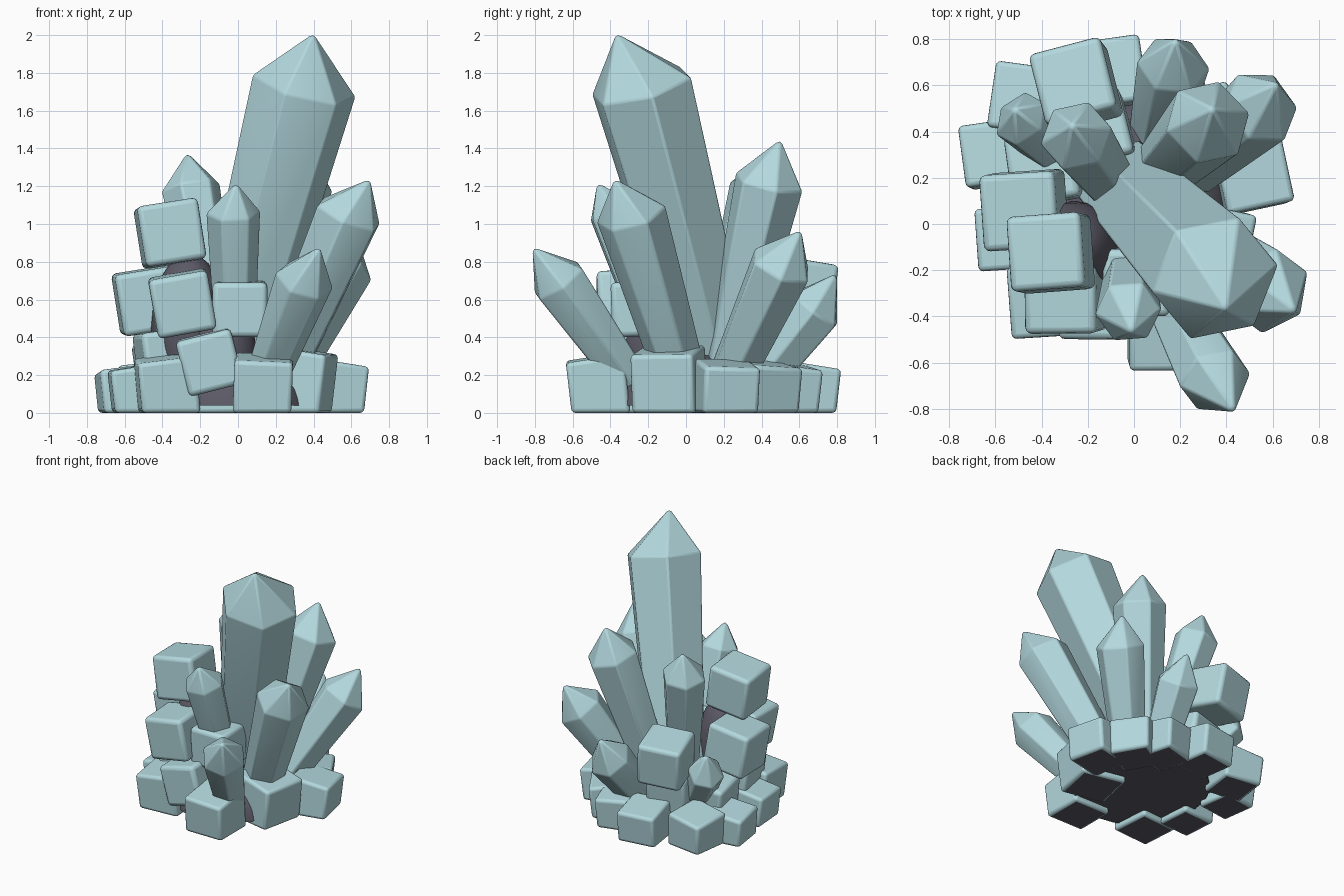
import bpy, bmesh, math
from mathutils import Vector, Matrix

if "Cube" in bpy.data.objects:
    bpy.data.objects.remove(bpy.data.objects["Cube"])


def flat_colour(name, rgb):
    m = bpy.data.materials.new(name)
    m.diffuse_color = (*rgb, 1)
    m.use_nodes = True
    m.node_tree.nodes["Principled BSDF"].inputs["Base Color"].default_value = m.diffuse_color
    return m


teal = flat_colour("pale_teal", (0.45, 0.69, 0.73))
rock = flat_colour("dark_rock", (0.105, 0.10, 0.13))


def finish(name, bm, bevel, segs, ground=None, mats=(teal, rock)):
    # cut off everything below the given level and close the cut with rock colour
    if ground is not None:
        cut = bmesh.ops.bisect_plane(bm, geom=bm.verts[:] + bm.edges[:] + bm.faces[:], dist=1e-5,
                                     plane_co=(0, 0, ground), plane_no=(0, 0, 1), clear_inner=True)
        edges = [e for e in cut["geom_cut"] if isinstance(e, bmesh.types.BMEdge)]
        for f in bmesh.ops.holes_fill(bm, edges=edges)["faces"]:
            f.material_index = 1
    bmesh.ops.recalc_face_normals(bm, faces=bm.faces[:])
    me = bpy.data.meshes.new(name)
    bm.to_mesh(me)
    bm.free()
    for m in mats:
        me.materials.append(m)
    ob = bpy.data.objects.new(name, me)
    bpy.context.collection.objects.link(ob)
    if bevel:
        mod = ob.modifiers.new("soft_edges", 'BEVEL')
        mod.width, mod.segments = bevel, segs
        mod.limit_method = 'ANGLE'
        mod.angle_limit = math.radians(20)
        mod.material = 0
    bpy.ops.object.select_all(action='DESELECT')
    ob.select_set(True)
    bpy.context.view_layer.objects.active = ob
    bpy.ops.object.shade_smooth_by_angle(angle=math.radians(35))


def crystal(name, base, rim, tip, r0, r1, turn):
    """Six-sided shaft widening from base to rim, closed by a point."""
    base, rim = Vector(base), Vector(rim)
    axis = (rim - base).normalized()
    u = (Vector((1, 0, 0)) - axis * axis.x).normalized()
    v = axis.cross(u)
    bm = bmesh.new()
    rings = []
    for c, r in ((base - axis * 0.15, r0), (rim, r1)):
        rings.append([bm.verts.new(c + r * (u * math.cos(a) + v * math.sin(a)))
                      for a in (math.radians(turn + 60 * k) for k in range(6))])
    top = bm.verts.new(tip)
    for k in range(6):
        j = (k + 1) % 6
        bm.faces.new((rings[0][k], rings[0][j], rings[1][j], rings[1][k]))
        bm.faces.new((rings[1][k], rings[1][j], top))
    finish(name, bm, 0.010, 2, 0.1)


def block(name, centre, size, yaw, tilt=None):
    """Rounded cube; tilt = (about x, about y), or leaning outwards on the ground."""
    c = Vector(centre)
    if tilt is None:
        lean = Matrix.Rotation(math.radians(9), 4, Vector((-c.y, c.x, 0)))
    else:
        lean = (Matrix.Rotation(math.radians(tilt[0]), 4, 'X')
                @ Matrix.Rotation(math.radians(tilt[1]), 4, 'Y'))
    bm = bmesh.new()
    bmesh.ops.create_cube(bm, size=size)
    bm.transform(Matrix.Translation(c) @ lean @ Matrix.Rotation(math.radians(yaw), 4, 'Z'))
    if tilt is None:
        for v in bm.verts:          # stretch the feet down so the ground cut is clean
            if v.co.z < c.z:
                v.co.z -= 0.1
        finish(name, bm, 0.022, 3, 0.0)
    else:
        finish(name, bm, 0.028, 3)


def rock_lump(name, centre, radii):
    bm = bmesh.new()
    bmesh.ops.create_icosphere(bm, subdivisions=3, radius=1)
    bm.transform(Matrix.Translation(centre) @ Matrix.Diagonal((*radii, 1)))
    finish(name, bm, 0, 0, 0.04, (rock, rock))


# pointed crystals: base, rim centre, tip, base radius, rim radius, turn
crystal("main_crystal", (-0.11, 0.23, 0), (0.35, -0.235, 1.73), (0.40, -0.37, 2.01), 0.19, 0.285, 8)
crystal("front_crystal", (0.08, -0.18, 0), (0.35, -0.675, 0.70), (0.435, -0.815, 0.88), 0.09, 0.16, 0)
crystal("right_crystal", (0.13, 0.03, 0), (0.585, -0.29, 1.05), (0.70, -0.38, 1.24), 0.12, 0.19, 20)
crystal("rear_tall_crystal", (0.05, 0.16, 0), (0.32, 0.44, 1.22), (0.34, 0.50, 1.45), 0.11, 0.19, 15)
crystal("rear_right_crystal", (0.15, 0.15, 0), (0.55, 0.505, 0.78), (0.62, 0.61, 0.97), 0.10, 0.175, 10)
crystal("rear_low_crystal", (0.07, 0.26, 0), (0.17, 0.685, 0.55), (0.18, 0.80, 0.74), 0.10, 0.16, 0)
crystal("rear_left_crystal", (-0.03, 0.08, 0), (-0.25, 0.38, 1.19), (-0.27, 0.43, 1.38), 0.09, 0.16, 10)
crystal("left_small_crystal", (-0.15, 0.15, 0), (-0.49, 0.455, 0.53), (-0.52, 0.50, 0.69), 0.08, 0.13, 20)
crystal("front_left_crystal", (-0.01, -0.02, 0), (-0.025, -0.38, 1.06), (-0.01, -0.47, 1.22), 0.08, 0.145, 5)

# stacked cubes above the base
for n, c, s, yaw, t in (
        ("top", (-0.36, -0.125, 0.95), 0.325, 4, (-2, -9)),
        ("left", (-0.475, 0.06, 0.595), 0.33, 4, (2, -9)),
        ("front", (-0.295, -0.31, 0.58), 0.315, 1, (3, -10)),
        ("rear", (-0.25, 0.60, 0.64), 0.32, 14, (-8, -6)),
        ("inner", (0.01, -0.25, 0.55), 0.29, 0, (2, 0)),
        ("leaning", (-0.15, -0.345, 0.27), 0.30, 0, (2, -14)),
        ("inner_left", (-0.36, -0.08, 0.28), 0.32, 10, (0, -8)),
        ("inner_rear", (-0.17, 0.40, 0.33), 0.30, 14, (-8, -4)),
        ("inner_rear_left", (-0.38, 0.24, 0.24), 0.30, 8, (-4, -8))):
    block(n + "_cube", c, s, yaw, t)

# ring of cubes on the ground, leaning outwards: x, y, top height, size, yaw
ring = ((0.13, -0.46, 0.31, 0.31, 0), (0.31, -0.09, 0.35, 0.34, -12),
        (0.50, 0.21, 0.28, 0.30, 12), (0.33, 0.41, 0.28, 0.29, 30),
        (0.17, 0.54, 0.27, 0.28, 15), (-0.10, 0.64, 0.27, 0.29, 8),
        (-0.46, 0.53, 0.27, 0.29, -8), (-0.595, 0.30, 0.25, 0.27, 8),
        (-0.53, -0.06, 0.26, 0.27, 4), (-0.37, -0.32, 0.31, 0.31, 4))
for i, (x, y, top, size, yaw) in enumerate(ring):
    block("base_cube_%02d" % (i + 1), (x, y, top - size / 2 - 0.015), size, yaw)

# dark rock core between the cubes
rock_lump("rock_core", (-0.03, 0.05, 0.04), (0.46, 0.50, 0.30))
rock_lump("rock_pillar", (-0.26, -0.10, 0.45), (0.20, 0.20, 0.40))
rock_lump("rock_shoulder", (-0.10, -0.16, 0.30), (0.20, 0.18, 0.28))
